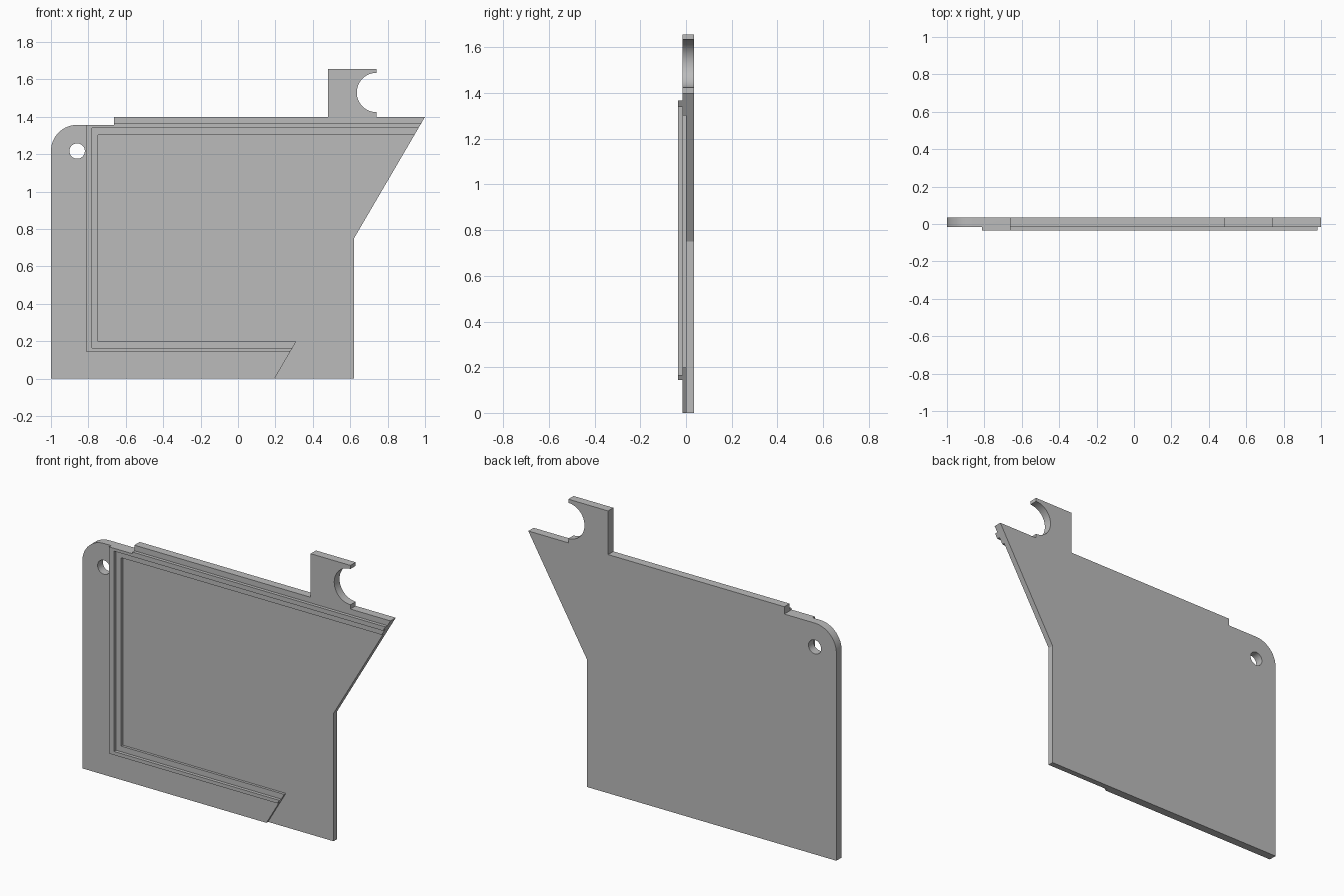
import bpy
import bmesh
from math import cos, sin, radians

if "Cube" in bpy.data.objects:
    bpy.data.objects.remove(bpy.data.objects["Cube"])

# Depths, front to back
RIDGE, FRAME, FLOOR, BACK = -0.034, -0.015, 0.0, 0.034
SLOPE = 0.38 / 0.65

grey = bpy.data.materials.new("plain grey")
grey.use_nodes = True
colour = (0.5, 0.5, 0.5, 1)
grey.diffuse_color = colour
grey.node_tree.nodes["Principled BSDF"].inputs["Base Color"].default_value = colour


def arc(cx, cz, r, start, end, steps):
    angles = [radians(start + (end - start) * i / steps) for i in range(steps + 1)]
    return [(cx + r * cos(a), cz + r * sin(a)) for a in angles]


def slab(name, outline, front, back):
    """Extrude an x-z outline from one depth to another."""
    bm = bmesh.new()
    face = bm.faces.new([bm.verts.new((x, front, z)) for x, z in outline])
    extruded = bmesh.ops.extrude_face_region(bm, geom=[face])["geom"]
    moved = [v for v in extruded if isinstance(v, bmesh.types.BMVert)]
    bmesh.ops.translate(bm, verts=moved, vec=(0, back - front, 0))
    bmesh.ops.recalc_face_normals(bm, faces=bm.faces)
    mesh = bpy.data.meshes.new(name)
    bm.to_mesh(mesh)
    bm.free()
    mesh.materials.append(grey)
    obj = bpy.data.objects.new(name, mesh)
    bpy.context.collection.objects.link(obj)
    return obj


def combine(target, other, operation):
    mod = target.modifiers.new(operation, "BOOLEAN")
    mod.operation, mod.solver, mod.object = operation, "EXACT", other
    bpy.context.view_layer.objects.active = target
    bpy.ops.object.modifier_apply(modifier=mod.name)
    bpy.data.objects.remove(other)


def right_edge(z):
    return 0.62 + (z - 0.75) * SLOPE


def lower_end(z):
    return 0.195 + z * SLOPE


# Plate with rounded corner, stepped top edge and hooked tab
outline = [(-1, 0), (0.62, 0), (0.62, 0.75), (1, 1.4), (0.74, 1.4)]
outline += arc(0.74, 1.53, 0.105, 270, 90, 32)
outline += [(0.74, 1.656), (0.482, 1.656), (0.482, 1.4), (-0.662, 1.4), (-0.662, 1.357)]
outline += arc(-0.86, 1.217, 0.14, 90, 180, 20)
plate = slab("side_plate", outline, FRAME, BACK)

# Recessed panel, open to the right
recess = slab("recess_cutter", [
    (-0.748, 1.303), (1.2, 1.303), (1.2, -0.2), (lower_end(-0.2), -0.2),
    (lower_end(0.198), 0.198), (-0.748, 0.198)], -0.1, FLOOR)
combine(plate, recess, "DIFFERENCE")

# Round hole in the upper corner
hole = slab("hole_cutter", arc(-0.86, 1.217, 0.041, 0, 352.5, 47), -0.1, 0.1)
combine(plate, hole, "DIFFERENCE")

# Raised ridge along top, left and bottom of the frame
ridge = slab("raised_ridge", [
    (right_edge(1.367), 1.367), (-0.662, 1.367), (-0.662, 1.357), (-0.813, 1.357),
    (-0.813, 0.144), (lower_end(0.144), 0.144), (lower_end(0.165), 0.165),
    (-0.78, 0.165), (-0.78, 1.34), (right_edge(1.34), 1.34)], RIDGE, -0.008)
combine(plate, ridge, "UNION")

bpy.ops.object.select_all(action="DESELECT")
plate.select_set(True)
bpy.context.view_layer.objects.active = plate
bpy.ops.object.shade_smooth_by_angle(angle=radians(30))
